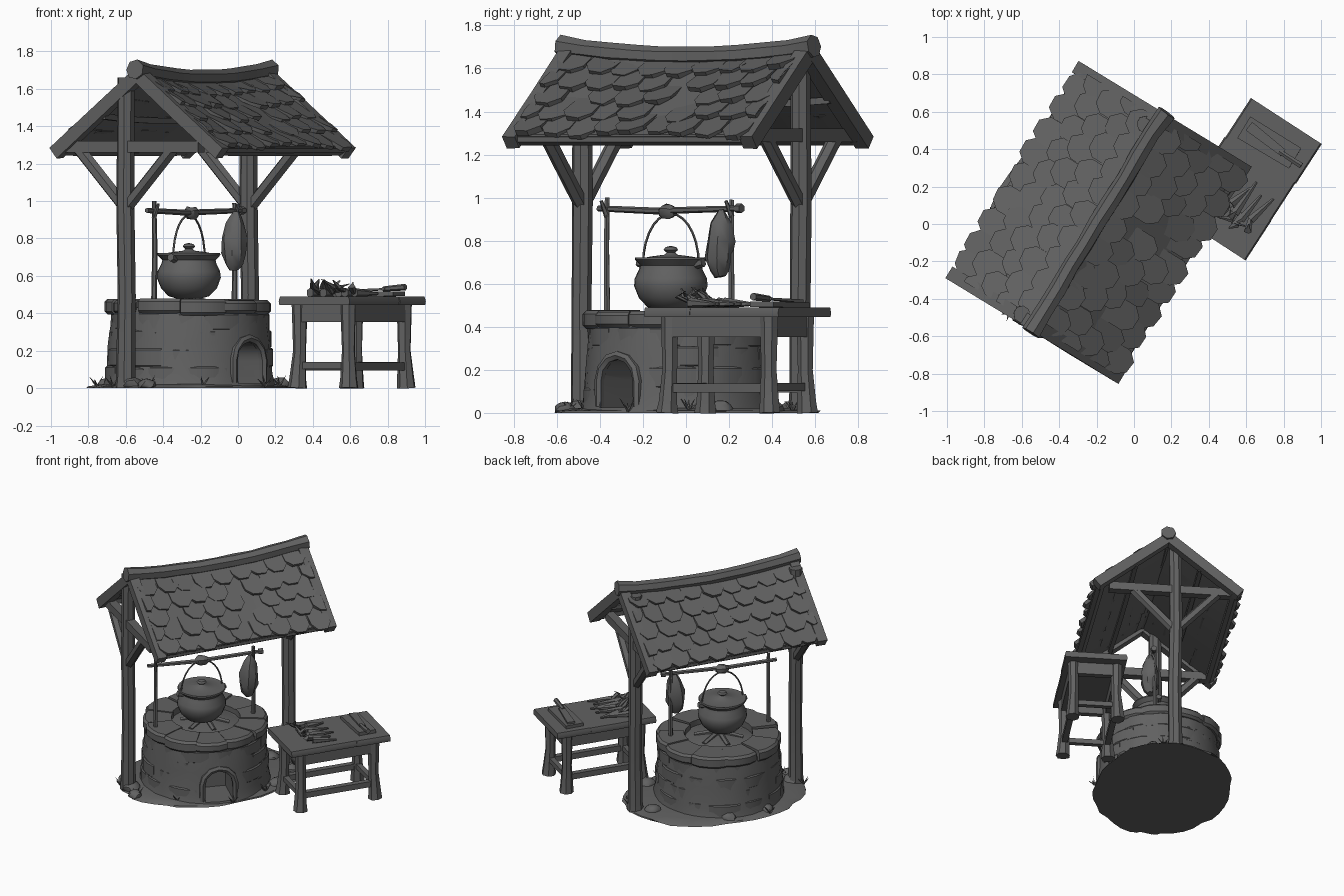
import bpy, bmesh, math, random
from mathutils import Vector, Matrix

if "Cube" in bpy.data.objects:
    bpy.data.objects.remove(bpy.data.objects["Cube"])

random.seed(4)
R = random.uniform
mat = bpy.data.materials.new("charcoal_grey")
mat.diffuse_color = (0.12, 0.12, 0.12, 1)
mat.use_nodes = True
mat.node_tree.nodes["Principled BSDF"].inputs["Base Color"].default_value = mat.diffuse_color

# Every group shares one turned frame: local x across the ridge, local y along it
TURN = Matrix.Rotation(math.radians(-33), 4, 'Z')
WELL = Matrix.Translation((-0.26, -0.03, 0)) @ TURN
POSTS = Matrix.Translation((-0.27, 0.025, 0)) @ TURN
ROOF = Matrix.Translation((-0.19, 0.008, 0)) @ Matrix.Rotation(math.radians(-31.5), 4, 'Z')
TABLE = Matrix.Translation((0.61, 0.24, 0)) @ TURN


def finish(name, bm, frame):
    bmesh.ops.recalc_face_normals(bm, faces=bm.faces)
    me = bpy.data.meshes.new(name)
    bm.to_mesh(me)
    bm.free()
    ob = bpy.data.objects.new(name, me)
    ob.matrix_world = frame
    me.materials.append(mat)
    bpy.context.collection.objects.link(ob)
    return ob


def loft(bm, rings):
    """Skin a list of vertex loops and cap both ends."""
    rings = [[bm.verts.new(p) for p in ring] for ring in rings]
    n = len(rings[0])
    for a, b in zip(rings, rings[1:]):
        for i in range(n):
            bm.faces.new((a[i], a[(i + 1) % n], b[(i + 1) % n], b[i]))
    bm.faces.new(rings[0][::-1])
    bm.faces.new(rings[-1])


def tube(name, pts, radii, frame, sides=8, flat=1.0, ref=None, wob=0.0):
    """Sweep a polygon along a path; radii may be one number or one per point."""
    pts = [Vector(p) for p in pts]
    if not isinstance(radii, (list, tuple)):
        radii = [radii] * len(pts)
    whole = (pts[-1] - pts[0]).normalized()
    ref = Vector(ref) if ref else Vector((0, 0, 1) if abs(whole.z) < 0.9 else (0, 1, 0))
    rings = []
    for i, p in enumerate(pts):
        t = (pts[min(i + 1, len(pts) - 1)] - pts[max(i - 1, 0)]).normalized()
        a = t.cross(ref).normalized()
        b = a.cross(t)
        ring = []
        for k in range(sides):
            ang = 2 * math.pi * (k + 0.5) / sides
            r = radii[i] * (1 + R(-wob, wob))
            ring.append(p + a * math.cos(ang) * r + b * math.sin(ang) * r * flat)
        rings.append(ring)
    bm = bmesh.new()
    loft(bm, rings)
    return finish(name, bm, frame)


def lathe(name, prof, frame, segs=32, wob=0.0, sx=1.0, sy=1.0):
    bm = bmesh.new()
    rings = []
    for r, z in prof:
        ring = []
        for k in range(segs):
            a, q = 2 * math.pi * k / segs, r * (1 + R(-wob, wob))
            ring.append((q * math.cos(a) * sx, q * math.sin(a) * sy, z))
        rings.append(ring)
    loft(bm, rings)
    return finish(name, bm, frame)


def arc_block(bm, r0, r1, z0, z1, a0, a1, n=3, c=0.012):
    rings = []
    for i in range(n + 1):
        a = a0 + (a1 - a0) * i / n
        e = c if i in (0, n) else 0
        sec = [(r0, z0), (r1 - c - e, z0), (r1 - e, z0 + c), (r1 - e, z1 - c), (r1 - c - e, z1), (r0, z1)]
        rings.append([(r * math.cos(a), r * math.sin(a), z) for r, z in sec])
    loft(bm, rings)


# --- Ground patch with stones and grass
lathe("ground", [(1.0, 0), (0.98, 0.01), (0.86, 0.022)], WELL @ Matrix.Translation((-0.02, 0.04, 0)),
      40, 0.03, 0.49, 0.66)
for x, y, s in [(-0.02, -0.55, .07), (0.1, -0.57, .05), (-0.12, 0.55, .06), (0.12, 0.6, .05),
                (-0.42, 0.1, .06), (-0.4, -0.2, .05), (0.3, 0.42, .06)]:
    bm = bmesh.new()
    bmesh.ops.create_icosphere(bm, subdivisions=2, radius=s)
    for v in bm.verts:
        v.co = v.co * R(0.88, 1.1)
        v.co.z = max(v.co.z * 0.8, -0.01) + 0.012
    finish("ground_stone", bm, WELL @ Matrix.Translation((x, y, 0)))
for x, y in [(0.3, -0.33), (0.47, 0.02), (0.1, -0.55), (-0.1, -0.6), (-0.46, -0.2), (0.05, 0.66), (0.38, 0.3)]:
    for k in range(5):
        a = k * 1.26
        tube("grass_blade", [(x, y, 0.01), (x + 0.04 * math.cos(a), y + 0.04 * math.sin(a), R(.04, .07))],
             [0.008, 0.001], WELL, 3)

# --- Round stone hearth with an arched fire opening
body = lathe("hearth_wall", [(0.46, 0.01), (0.445, 0.08), (0.436, 0.24), (0.424, 0.34), (0.415, 0.43)], WELL, 40, 0.008)
AIM = math.radians(-9)
arch = [(-0.1, 0.025), (0.1, 0.025)] + [(0.1 * math.cos(a), 0.15 + 0.1 * math.sin(a))
                                        for a in [math.pi * k / 10 for k in range(11)]]
bm = bmesh.new()
loft(bm, [[(x, y, z) for y, z in arch] for x in (0.2, 0.6)])
cutter = finish("arch_cutter", bm, WELL @ Matrix.Rotation(AIM, 4, 'Z'))
cutter.hide_render = True
mod = body.modifiers.new("opening", 'BOOLEAN')
mod.object, mod.operation, mod.solver = cutter, 'DIFFERENCE', 'EXACT'
bpy.context.view_layer.update()
dg = bpy.context.evaluated_depsgraph_get()
cut_mesh = bpy.data.meshes.new_from_object(body.evaluated_get(dg))
body.modifiers.clear()
body.data = cut_mesh
bpy.data.objects.remove(cutter)

# wall stones barely standing out, leaving the opening clear
bm = bmesh.new()
for row in range(4):
    n = 12
    for k in range(n):
        a0 = 2 * math.pi * (k + 0.5 * (row % 2) + R(-.1, .1)) / n
        a1 = a0 + 2 * math.pi / n * R(0.9, 0.99)
        mid = (a0 + a1) / 2 - AIM
        if abs((mid + math.pi) % (2 * math.pi) - math.pi) < 0.53 and row < 3:
            continue
        arc_block(bm, 0.38, 0.449 - row * 0.007 + R(-.008, .008), 0.02 + row * 0.096 + R(-.005, .005),
                  0.114 + row * 0.096 + R(-.005, .005), a0, a1, 3, 0.008)
finish("wall_stones", bm, WELL)
# stones framing the arch
outer = [(-0.118, 0.03), (-0.118, 0.15)] + [(-0.118 * math.cos(a), 0.15 + 0.118 * math.sin(a))
                                            for a in (0.5, 1.05, 1.57, 2.1, 2.64)] + [(0.118, 0.15), (0.118, 0.03)]
tube("arch_frame", [(0.425, y, z) for y, z in outer], 0.022, WELL @ Matrix.Rotation(AIM, 4, 'Z'),
     6, ref=(1, 0, 0), wob=0.1)
# rim
bm = bmesh.new()
for k in range(11):
    a0 = 2 * math.pi * (k + R(-.08, .08)) / 11
    arc_block(bm, 0.25 + R(-.015, .015), 0.443 + R(-.01, .01), 0.395 + R(-.006, .006), 0.475 + R(-.01, .01),
              a0, a0 + 0.575, 4, 0.016)
finish("rim_stones", bm, WELL)
lathe("ash_bed", [(0.28, 0.42), (0.2, 0.44), (0.05, 0.465)], WELL, 20, 0.05)
for k in range(6):
    a = k * 1.05
    tube("firewood", [(0.17 * math.cos(a), 0.17 * math.sin(a), 0.44), (0.02 * math.cos(a), 0.02 * math.sin(a), 0.475)],
         0.02, WELL, 6)

# --- Cauldron, lid, bail, spit and meat
POT = WELL @ Matrix.Translation((0.02, -0.035, 0))
lathe("cauldron", [(0.06, .478), (0.11, .492), (0.15, .535), (0.172, .59), (0.168, .625), (0.148, .665), (0.142, .685),
                   (0.168, .712), (0.166, .722), (0.14, .718), (0.09, .727), (0.03, .735), (0.02, .745),
                   (0.034, .757), (0.025, .77), (0.005, .775)], POT, 24, 0.008)
tube("bail", [(0, -0.155 * math.cos(a), 0.69 + 0.235 * math.sin(a)) for a in [math.pi * k / 14 for k in range(15)]],
     0.006, POT, 5, ref=(1, 0, 0))
for s in (-1, 1):
    tube("bail_lug", [(0, s * 0.14, 0.69), (0, s * 0.18, 0.7)], 0.022, POT, 6)
tube("spit_bar", [(0.015, -0.44, .95), (0.045, -0.1, .938), (0.085, 0.39, .95)], [.014, .016, .014], WELL, 6)
tube("bar_binding", [(0.035, -0.085, .935), (0.037, -0.06, .935), (0.042, -0.02, .935), (0.045, 0.005, .935)],
     [.018, .036, .034, .018], WELL, 8, wob=0.15)
for x, y, top in ((0.025, -0.385, 1.0), (0.07, 0.335, 0.99)):
    tube("stake", [(x, y, 0.45), (x + .005, y, 0.75), (x, y, top)], [.016, .014, .012], WELL, 6)
    tube("stake_fork", [(x, y, 0.91), (x + 0.035, y - 0.01, 0.985)], [.014, .008], WELL, 5)
tube("bar_end_knot", [(0.082, 0.37, .95), (0.086, 0.4, .95)], 0.022, WELL, 6)
tube("hanging_meat", [(0.105, .3, .945), (0.103, .3, .915), (0.1, .295, .88), (0.1, .29, .8), (0.1, .285, .72),
                      (0.1, .285, .66), (0.1, .29, .632)], [.012, .032, .05, .066, .064, .046, .026], WELL, 8, wob=0.12)

# --- Posts, braces and tie beams
for s in (-1, 1):
    y = s * 0.605
    tube("post", [(0, y, 0), (0, y, .06), (0.005, y, .5), (-0.004, y, 1.0), (0, y, 1.66)],
         [.058, .053, .048, .05, .046], POSTS, 8, wob=0.04)
    tube("tie_beam", [(-0.4, y, 1.29), (0.48, y, 1.29)], 0.043, POSTS, 4)
    for q in (-1, 1):
        tube("brace", [(0, y, .96), (q * 0.3, y, 1.28)], 0.035, POSTS, 6)

# --- Sagging roof
SL = Vector((0.44, 0.51)).normalized()


def roof_pt(side, t, y, h):
    zr = 1.632 + 0.05 * (y / 0.66) ** 2
    return Vector((side * (t * 0.508 + h * SL.x), y, zr + (1.272 - zr) * t + h * SL.y))


ys = [-0.635 + 1.27 * k / 10 for k in range(11)]
bm = bmesh.new()
for s in (-1, 1):
    loft(bm, [[roof_pt(s, t, y, h) for t, h in ((0, -.015), (1, -.015), (1, .015), (0, .015))] for y in ys])
finish("roof_boards", bm, ROOF)
bm = bmesh.new()
for s in (-1, 1):
    for row in range(5):
        for k in range(9 + row % 2):
            if random.random() < 0.06 and row not in (0, 4):
                continue
            w = 0.076
            y = -0.564 + 0.141 * (k - 0.5 * (row % 2)) + R(-.015, .015)
            lo = 0.235 + row * 0.196 + R(-.025, .03)
            hi, lift = max(0, lo - 0.33), R(.024, .048)
            out = [(hi, -w), (lo - .08, -w), (lo, -w * .5), (lo + .01, w * .4), (lo - .07, w), (hi, w)]
            ring = []
            for d in (-0.024, 0):
                ring.append([roof_pt(s, t, max(-.645, min(.645, y + q)),
                                     d + 0.01 + lift * (t - hi) / (lo - hi) + 0.007 * R(-1, 1)) for t, q in out])
            loft(bm, ring)
finish("shingles", bm, ROOF)
tube("ridge_cap", [(R(-.008, .008), y * 1.09, 1.657 + 0.045 * (y / .635) ** 2) for y in ys],
     [.054] + [.048] * 9 + [.054], ROOF, 7, wob=0.08)
for s in (-1, 1):
    for e in (-1, 1):
        tube("gable_beam", [roof_pt(s, t, e * 0.645, -0.005) for t in (0, .5, 1.03)], 0.05, ROOF, 4, wob=.06)
    tube("eave_beam", [roof_pt(s, 0.97, y, -0.01) for y in (-.64, 0, .64)], 0.034, ROOF, 6)
    tube("purlin", [roof_pt(s, 0.5, y, -0.03) for y in ys], 0.022, ROOF, 4)

# --- Work table
bm = bmesh.new()
for y0, y1 in ((-.372, -.12), (-.12, .12), (.12, .372)):
    o = R(-.003, .003)
    loft(bm, [[(x, y, z) for x, z in ((-.222 + o, .445), (.222 + o, .445), (.226 + o, .465), (.218 + o, .49),
                                     (-.218 + o, .49), (-.226 + o, .465))] for y in (y0, y1)])
finish("table_top", bm, TABLE)
for sx in (-1, 1):
    for sy in (-1, 1):
        x, y = sx * 0.155, sy * 0.275
        tube("table_leg", [(x * 1.05, y * 1.03, 0), (x * 1.04, y * 1.02, .05), (x, y, .2), (x, y, .45)],
             [.052, .046, .036, .043], TABLE, 7, wob=0.05)
    tube("long_rail", [(sx * .155, -.275, .115), (sx * .155, .275, .115)], 0.03, TABLE, 4)
    tube("long_apron", [(sx * .16, -.29, .4), (sx * .16, .29, .4)], 0.03, TABLE, 4, flat=2.2)
    tube("short_rail", [(-.155, sx * .275, .12), (.155, sx * .275, .12)], 0.026, TABLE, 4)
    tube("short_apron", [(-.16, sx * .28, .4), (.16, sx * .28, .4)], 0.03, TABLE, 4, flat=2.2)

# --- Food and tools on the table
tube("chopping_board", [(-.17, .22, .5), (.15, .23, .505)], [.095, .09], TABLE, 4, flat=0.2)
tube("cleaver_handle", [(.06, .215, .53), (.2, .215, .54)], [.014, .018], TABLE, 6)
tube("cleaver_blade", [(-.15, .24, .52), (.08, .22, .53)], [.04, .03], TABLE, 4, flat=0.25)
for k in range(7):
    x = -0.14 + 0.045 * k
    tube("root_vegetable", [(x, -.17 + R(-.04, .04), .51), (x + R(-.03, .05), -.02 + R(-.04, .04), .505)],
         [.026, .008], TABLE, 6)
for k in range(9):
    x = -0.1 + 0.028 * k
    tube("leaf", [(x, -.17, .505), (x + R(-.03, .03), -.22 + R(-.03, .03), .54),
                  (x + R(-.05, .05), -.25 + R(-.06, .08), R(.55, .585))], [.012, .022, .004], TABLE, 5, flat=0.5)

# smooth shading with crisp edges on everything
bpy.ops.object.select_all(action='DESELECT')
meshes = [o for o in bpy.context.scene.objects if o.type == 'MESH']
for o in meshes:
    o.select_set(True)
bpy.context.view_layer.objects.active = meshes[0]
bpy.ops.object.shade_smooth_by_angle(angle=math.radians(38))
